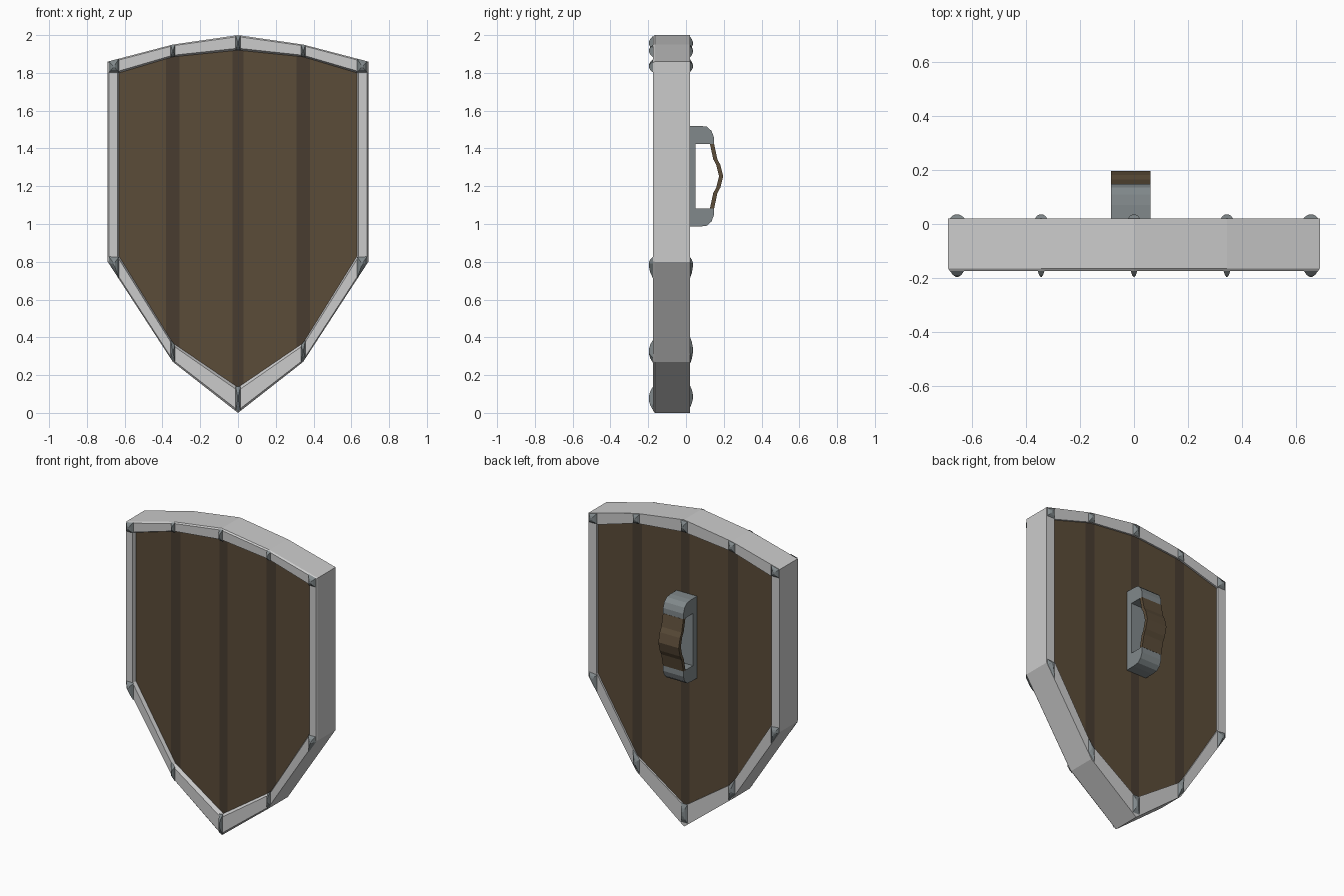
import bpy, bmesh

if "Cube" in bpy.data.objects:
    bpy.data.objects.remove(bpy.data.objects["Cube"])

def material(name, rgb):
    m = bpy.data.materials.new(name)
    m.diffuse_color = (*rgb, 1)
    m.use_nodes = True
    m.node_tree.nodes["Principled BSDF"].inputs["Base Color"].default_value = m.diffuse_color
    return m

WOOD = material("wood", (0.105, 0.072, 0.04))
DARK = material("dark_wood", (0.065, 0.046, 0.03))
METAL = material("dark_metal", (0.22, 0.25, 0.26))

def finish(name, bm, mat=None):
    bmesh.ops.recalc_face_normals(bm, faces=bm.faces)
    mesh = bpy.data.meshes.new(name)
    bm.to_mesh(mesh)
    bm.free()
    ob = bpy.data.objects.new(name, mesh)
    bpy.context.collection.objects.link(ob)
    if mat:
        mesh.materials.append(mat)
    return ob

def loft(name, rings, mat=None, closed=False):
    """Bridge equal-length rings; cap the ends, or join them when closed."""
    bm = bmesh.new()
    vs = [[bm.verts.new(p) for p in r] for r in rings]
    n = len(vs[0])
    for a, b in zip(vs, vs[1:] + (vs[:1] if closed else [])):
        for i in range(n):
            bm.faces.new((a[i], a[(i + 1) % n], b[(i + 1) % n], b[i]))
    if not closed:
        bm.faces.new(vs[0])
        bm.faces.new(vs[-1])
    return finish(name, bm, mat)

# Right half outlines, top to bottom
OUTER = [(0, 2.0), (.345, 1.95), (.69, 1.86), (.69, .80), (.345, .27), (0, 0)]
INNER = [(0, 1.92), (.345, 1.885), (.63, 1.80), (.63, .83), (.345, .37), (0, .135)]

def full(half):
    return half + [(-x, z) for x, z in half[-2:0:-1]]

def z_at(half, x, top):
    """Height of an outline's upper or lower edge at x."""
    x = abs(x)
    pts = half[:3] if top else half[:2:-1]
    a, b = pts[:2] if x <= pts[1][0] else pts[1:]
    return a[1] + (b[1] - a[1]) * (x - a[0]) / (b[0] - a[0])

# Metal rim with a chamfered front
section = [(0, .02), (0, -.165), (.1, -.175), (.87, -.175), (1, -.155), (1, .02)]
rings = [[(xo + (xi - xo) * t, y, zo + (zi - zo) * t)
          for (xo, zo), (xi, zi) in zip(full(OUTER), full(INNER))] for t, y in section]
loft("rim", rings, closed=True)

# Planks and the dark joints between them
def slice_board(name, xs, mat):
    pts = [(x, z_at(INNER, x, True)) for x in xs]
    pts += [(x, z_at(INNER, x, False)) for x in reversed(xs)]
    loft(name, [[(x, y, z) for x, z in pts] for y in (-.15, .008)], mat)

for i, xs in enumerate([(-.63, -.38), (-.31, -.03), (.03, .31), (.38, .63)]):
    slice_board(f"plank_{i}", xs, WOOD)
for i, xs in enumerate([(-.38, -.345, -.31), (-.03, 0, .03), (.31, .345, .38)]):
    slice_board(f"plank_joint_{i}", xs, DARK)

# Tapered studs across the rim at each bend, front and back
def stud(name, x, w, top, y0, y1):
    x0, x1 = x - w, x + w
    def inner(v):
        if abs(v) <= .63:
            return z_at(INNER, v, top)
        return 1.80 if top else .83
    quad = [(x0, inner(x0)), (x1, inner(x1)),
            (x1, z_at(OUTER, x1, top)), (x0, z_at(OUTER, x0, top))]
    cx, cz = x, sum(p[1] for p in quad) / 4
    rings = [[(cx + (a - cx) * k, y, cz + (b - cz) * k) for a, b in quad]
             for k, y in ((.95, y0), (.55, y0 + .7 * (y1 - y0)), (.2, y1))]
    loft(name, rings, METAL)

for x in (-.657, -.345, 0, .345, .657):
    end = abs(x) > .6
    for top in (True, False):
        tag = f"{'upper' if top else 'lower'}_{x}"
        stud("front_stud_" + tag, x, .028 if end else .013, top, -.174, -.196)
        stud("back_stud_" + tag, x, .031 if end else .026, top, .019, .036)

# Handle bracket: side profile (y, z from centre), mirrored top to bottom
def extrude_x(name, prof, mat):
    loft(name, [[(x, y, 1.253 + z) for y, z in prof] for x in (-.085, .062)], mat)

half = [(.05, .17), (.148, .17), (.148, .205), (.135, .24), (.11, .262), (.07, .267), (0, .267)]
extrude_x("handle_bracket", half + [(y, -z) for y, z in reversed(half)], METAL)

# Bowed wooden grip
bow = [(.138, .17), (.155, .09), (.171, .06), (.186, 0), (.171, -.06), (.155, -.09), (.138, -.17)]
extrude_x("handle_grip", [(y + .011, z) for y, z in bow] + [(y - .011, z) for y, z in reversed(bow)], WOOD)
